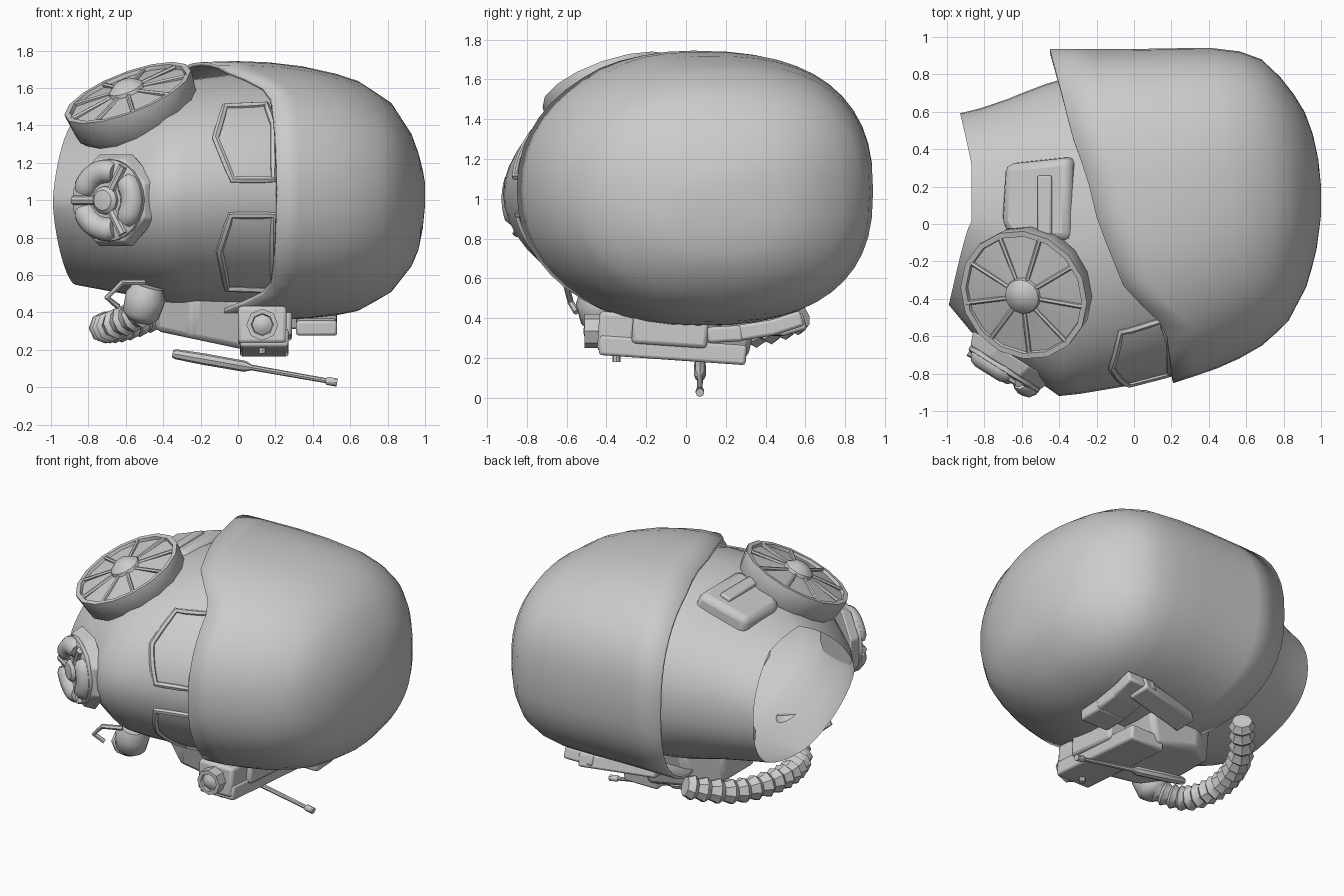
import bpy, math
from math import sin, cos, pi, radians
from mathutils import Vector, Matrix
from mathutils.bvhtree import BVHTree

if "Cube" in bpy.data.objects:
    bpy.data.objects.remove(bpy.data.objects["Cube"])

GREY = bpy.data.materials.new("plain_grey")
GREY.use_nodes = True
GREY.diffuse_color = (0.6, 0.6, 0.6, 1)
GREY.node_tree.nodes["Principled BSDF"].inputs["Base Color"].default_value = (0.6, 0.6, 0.6, 1)


def finish(ob, angle=40):
    ob.data.materials.clear()
    ob.data.materials.append(GREY)
    bpy.ops.object.select_all(action='DESELECT')
    ob.select_set(True)
    bpy.context.view_layer.objects.active = ob
    bpy.ops.object.shade_smooth_by_angle(angle=radians(angle))
    return ob


def mesh(name, verts, faces, angle=40):
    me = bpy.data.meshes.new(name)
    me.from_pydata([tuple(v) for v in verts], [], faces)
    ob = bpy.data.objects.new(name, me)
    bpy.context.collection.objects.link(ob)
    return finish(ob, angle)


def lerp(table, x):
    """Piecewise linear lookup in rows sorted by their first value."""
    if x <= table[0][0]:
        return table[0][1:]
    for a, b in zip(table, table[1:]):
        if x <= b[0]:
            t = (x - a[0]) / (b[0] - a[0])
            return [p + (q - p) * t for p, q in zip(a[1:], b[1:])]
    return table[-1][1:]


def loft(name, rings, cap_last=False, cap_first=False, angle=40):
    n = len(rings[0])
    verts = [v for r in rings for v in r]
    faces = [(i * n + j, i * n + (j + 1) % n, (i + 1) * n + (j + 1) % n, (i + 1) * n + j)
             for i in range(len(rings) - 1) for j in range(n)]
    if cap_first:
        faces.append(tuple(reversed(range(n))))
    if cap_last:
        faces.append(tuple(range(len(verts) - n, len(verts))))
    return mesh(name, verts, faces, angle)


def section(table, x, a, n_back, n_front):
    """Superellipse point of the head section at x."""
    y0, y1, z0, z1 = lerp(table, x)
    c, s = cos(a), sin(a)
    e = 2 / (n_back if c > 0 else n_front)
    cy = (y0 + y1) / 2
    return Vector((x, cy + (y1 - y0) / 2 * math.copysign(abs(c) ** e, c),
                   (z0 + z1) / 2 + (z1 - z0) / 2 * math.copysign(abs(s) ** e, s)))


def shell(name, table, start_of, end, steps, n_back, n_front, pinch, cap):
    """Loft sections from a shaped opening to a flat end; pinch points the front of the opening."""
    rings = []
    for f in steps:
        ring = []
        for k in range(48):
            a = 2 * pi * k / 48
            start = lerp(start_of, cos(a))[0]
            ring.append(section(table, start + (end - start) * f, a, n_back, n_front - pinch * max(0, 1 - f / .3)))
        rings.append(ring)
    return loft(name, rings, cap_last=cap, angle=60)


def frame(loc, axis):
    return Matrix.Translation(loc) @ Vector(axis).to_track_quat('Z', 'Y').to_matrix().to_4x4()


def lathe(name, profile, m, n=20, angle=35):
    rings = [[m @ Vector((r * cos(2 * pi * k / n), r * sin(2 * pi * k / n), h)) for k in range(n)]
             for r, h in profile]
    return loft(name, rings, True, True, angle)


def tube(name, pts, radius, radii=None, closed=False, res=2):
    cu = bpy.data.curves.new(name, 'CURVE')
    cu.dimensions = '3D'
    cu.bevel_depth = radius
    cu.bevel_resolution = res
    cu.use_fill_caps = True
    sp = cu.splines.new('POLY')
    sp.points.add(len(pts) - 1)
    sp.use_cyclic_u = closed
    for i, p in enumerate(pts):
        sp.points[i].co = (*p, 1)
        sp.points[i].radius = radii[i] if radii else 1
    tmp = bpy.data.objects.new(name + "_path", cu)
    bpy.context.collection.objects.link(tmp)
    bpy.context.view_layer.update()
    me = bpy.data.meshes.new_from_object(tmp.evaluated_get(bpy.context.evaluated_depsgraph_get()))
    bpy.data.objects.remove(tmp)
    ob = bpy.data.objects.new(name, me)
    bpy.context.collection.objects.link(ob)
    return finish(ob)


def prism(name, outline, m, h, bevel=0.012, taper=1.0):
    """Extrude a local xy outline along local z."""
    c = sum((Vector((*p, 0)) for p in outline), Vector()) / len(outline)
    low = [m @ Vector((*p, 0)) for p in outline]
    top = [m @ (c + (Vector((*p, 0)) - c) * taper + Vector((0, 0, h))) for p in outline]
    ob = loft(name, [low, top], True, True, 30)
    b = ob.modifiers.new("bevel", 'BEVEL')
    b.width, b.segments = bevel, 2
    return ob


def rect(x0, x1, y0, y1):
    return [(x0, y0), (x1, y0), (x1, y1), (x0, y1)]


# helmet dome with a slanted rim, crown towards +x
DOME = [(-0.45, -0.86, 0.935, 0.36, 1.73), (0.0, -0.86, 0.935, 0.36, 1.745), (0.22, -0.85, 0.94, 0.36, 1.735),
        (0.45, -0.77, 0.94, 0.37, 1.70), (0.65, -0.68, 0.91, 0.41, 1.635), (0.82, -0.53, 0.75, 0.51, 1.52),
        (0.93, -0.32, 0.57, 0.65, 1.35), (0.98, -0.12, 0.4, 0.77, 1.21), (1.0, 0.05, 0.2, 0.97, 1.09)]
RIM = [(-1, 0.21), (-0.65, 0.17), (-0.4, -0.05), (0, -0.2), (0.4, -0.33), (1, -0.45)]
dome = shell("helmet_dome", DOME, RIM, 1.0, (0, .15, .3, .45, .6, .7, .78, .85, .9, .94, .97, .99, 1),
             2.5, 2.15, 0, True)
thick = dome.modifiers.new("thickness", 'SOLIDIFY')
thick.thickness, thick.offset = 0.02, -1

# hood and face mask, open at the neck, flattened where the filter sits
HOOD = [(-1.0, -0.42, 0.58, 0.62, 1.36), (-0.88, -0.57, 0.6, 0.55, 1.42), (-0.72, -0.69, 0.65, 0.52, 1.48),
        (-0.5, -0.85, 0.74, 0.48, 1.56), (-0.4, -0.92, 0.77, 0.45, 1.6), (-0.3, -0.91, 0.80, 0.43, 1.64),
        (0.0, -0.86, 0.86, 0.41, 1.68), (0.35, -0.76, 0.86, 0.42, 1.66)]
NECK = [(-1, -0.99), (-0.5, -0.93), (0, -0.87), (0.5, -0.87), (1, -0.93)]
hood = shell("mask_hood", HOOD, NECK, 0.35, (0, .09, .2, .28, .36, .44, .52, .7, .85, 1), 2.2, 1.9, .4, False)
bvh = BVHTree.FromPolygons([v.co.copy() for v in hood.data.vertices],
                           [tuple(p.vertices) for p in hood.data.polygons])


def projected_frame(name, outline, radius):
    """Raised rim following the hood, outline given in x and z."""
    pts = []
    for (x, z), (x2, z2) in zip(outline, outline[1:] + outline[:1]):
        for t in (0, .25, .5, .75):
            pts.append(bvh.ray_cast(Vector((x + (x2 - x) * t, -2, z + (z2 - z) * t)), Vector((0, 1, 0)))[0])
    tube(name, pts, radius, closed=True, res=1)


# eye window rims
projected_frame("upper_eye_rim", [(-.12, 1.33), (-.07, 1.5), (.15, 1.51), (.19, 1.4), (.19, 1.11), (-.03, 1.11)], .02)
projected_frame("lower_eye_rim", [(-.1, .73), (-.04, .92), (.19, .92), (.19, .52), (-.06, .53)], .02)

# breathing filter on the snout
AXIS = Vector((-0.53, -0.85, 0)).normalized()
m = frame(Vector((-0.68, -0.755, 1.0)), AXIS)
prism("filter_base", [(.27 * cos(a), .27 * sin(a)) for a in [pi / 8 + k * pi / 4 for k in range(8)]],
      m @ Matrix.Translation((0, 0, -.06)), .075, .01, .88)
lathe("filter_disc", [(.22, 0), (.22, .035), (.2, .045)], m, 24)
lathe("filter_hub", [(.075, .03), (.075, .065), (.055, .085), (.02, .09)], m, 12)
up = Vector((0, 0, 1))
across = up.cross(AXIS)


def on_disc(angle, r, h):
    return m.translation + AXIS * h + (across * cos(angle) + up * sin(angle)) * r


for i in range(3):
    start = radians(120 * i + 180)
    tube("filter_lobe_%d" % i, [on_disc(start + radians(14 + 11.5 * k), .155, .03) for k in range(9)],
         .065, [.75] + [1] * 7 + [.75], res=3)
    tube("filter_spoke_%d" % i, [on_disc(start, r, .045) for r in (.05, .21)], .025)

# round cheek canister with spoked cover
m = frame(Vector((-0.59, -0.38, 1.575)), (-0.34, -0.3, 0.88))
lathe("cheek_canister", [(.29, -.2), (.345, -.14), (.36, -.02), (.36, 0), (.33, 0), (.325, -.02),
                         (.1, .01), (.095, .03), (.05, .065), (.01, .07)], m, 16)
for k in range(9):
    a = 2 * pi * k / 9
    tube("canister_spoke_%d" % k, [m @ Vector((r * cos(a), r * sin(a), h)) for r, h in ((.08, .01), (.34, -.012))],
         .013, res=1)

# raised housing between canister and helmet
m = Matrix.Translation((-0.5, 0.14, 1.39)) @ Matrix.Rotation(radians(-18), 4, 'Y')
prism("cheek_housing", [(-.17, -.14), (-.1, -.24), (.24, -.24), (.24, .23), (-.15, .19)], m, .2, .04, .94)
prism("housing_ridge", rect(.05, .13, -.2, .12), m @ Matrix.Translation((0, 0, .18)), .04)

# ear cup under the helmet, sloping down towards the lamp
prism("ear_cup", [(-.42, -.22), (-.2, -.38), (.2, -.36), (.24, -.05), (.2, .28), (-.2, .32), (-.42, .15)],
      Matrix.Translation((-.03, 0, .47)) @ Matrix.Rotation(pi, 4, 'X') @ Matrix.Rotation(radians(-12), 4, 'Y'),
      .25, .03, .84)
# lamp on its rail, lens facing the front
tilt = Matrix.Translation((.13, -.08, .19)) @ Matrix.Rotation(radians(-4), 4, 'X')
prism("lamp_rail", rect(-.12, .14, -.36, .38), tilt, .1, .015)
prism("lamp_box", rect(-.13, .13, -.37, -.19), tilt @ Matrix.Translation((0, 0, .02)), .2, .02)
prism("lamp_mount", rect(-.13, .16, -.2, .18), tilt @ Matrix.Translation((0, 0, .07)), .16, .02)
lathe("lamp_lens", [(.085, -.02), (.085, .06), (.06, .06), (.055, .045), (.03, .06), (.01, .065)],
      frame(Vector((.13, -.45, .335)), (0, -1, 0)), 8)
lathe("lamp_knob", [(.02, 0), (.02, .04)], frame(Vector((.13, -.35, .22)), (0, 0, -1)), 8)

# angled bracket hugging the dome behind the lamp
for i, (y, z, slope) in enumerate([(.2, .28, 3), (.36, .3, 9), (.51, .335, 18)]):
    prism("rear_bracket_%d" % i, rect(-.11, .11, -.09, .09),
          Matrix.Translation((.42, y, z)) @ Matrix.Rotation(radians(slope), 4, 'X'), .08, .015)
prism("bracket_arm", rect(-.26, .26, -.07, .07), Matrix.Translation((.17, .48, .325))
      @ Matrix.Rotation(radians(15), 4, 'Z') @ Matrix.Rotation(radians(15), 4, 'X'), .09, .015)

# thin boom rod
a, b = Vector((-0.35, .07, .18)), Vector((0.53, .07, .025))
steps = [(0, .7), (.02, 1), (.2, 1.15), (.44, 1.1), (.48, .55), (.93, .5), (.94, .8), (1, .8)]
tube("boom_rod", [a.lerp(b, t) for t, r in steps], .027, [r for t, r in steps])

# ribbed breathing hose
KEYS = [Vector(k) for k in ((-.3, .7, .5), (-.4, .58, .41), (-.6, .32, .33), (-.71, .0, .32),
                            (-.67, -.28, .33), (-.52, -.42, .4), (-.42, -.48, .48))]
path = []
for i in range(1, len(KEYS) - 2):
    p0, p1, p2, p3 = KEYS[i - 1:i + 3]
    for k in range(12):
        t = k / 12
        path.append(.5 * (2 * p1 + (p2 - p0) * t + (2 * p0 - 5 * p1 + 4 * p2 - p3) * t * t
                          + (3 * p1 - p0 - 3 * p2 + p3) * t ** 3))
tube("breathing_hose", path, .085, [(.75, .85, 1)[i % 3] for i in range(len(path))], res=2)
lathe("hose_valve", [(.06, -.04), (.1, 0), (.11, .1), (.08, .16)],
      frame(Vector((-.52, -.43, .39)), (.25, -.15, .9)), 14, 60)
tube("valve_clip", [(-.5, -.55, .56), (-.62, -.6, .56), (-.7, -.58, .48), (-.64, -.55, .43)], .016, res=1)
